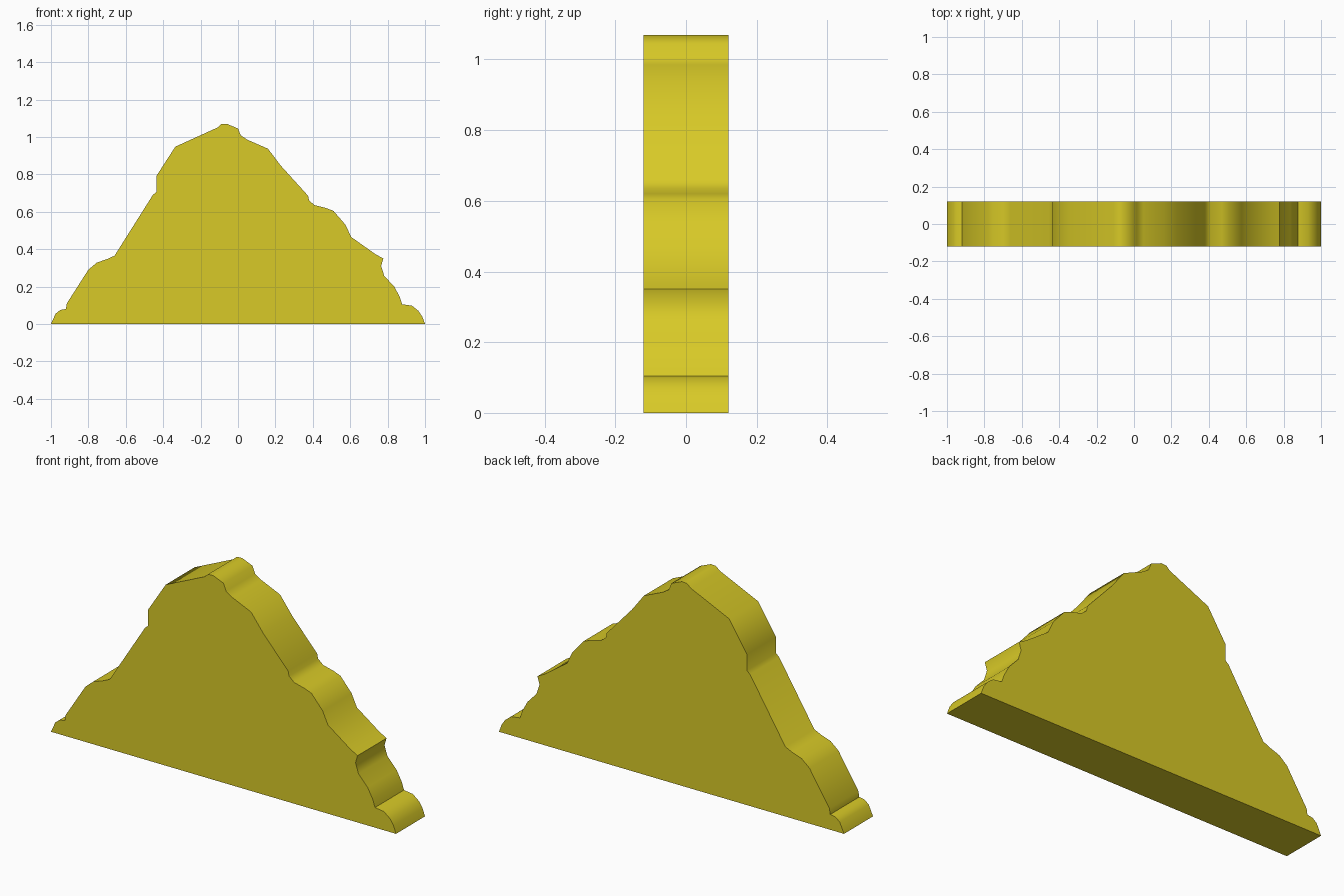
import bpy, bmesh, math

if "Cube" in bpy.data.objects:
    bpy.data.objects.remove(bpy.data.objects["Cube"])

# Mountain outline (x, z), left foot to right foot
outline = [(-1, 0), (-.975, .055), (-.95, .075), (-.92, .08), (-.915, .11),
           (-.80, .29), (-.755, .328), (-.70, .347), (-.66, .365), (-.455, .69), (-.437, .705),
           (-.437, .79), (-.335, .948), (-.11, 1.05), (-.09, 1.068), (-.06, 1.07),
           (0, 1.045), (.015, 1.008), (.05, .985), (.16, .937), (.23, .845),
           (.375, .685), (.38, .66), (.41, .635), (.47, .62), (.51, .605), (.575, .53),
           (.605, .465), (.735, .373), (.777, .35), (.765, .31), (.782, .257),
           (.835, .2), (.865, .145), (.878, .105), (.93, .098), (.965, .07),
           (.985, .04), (1, 0)]
DEPTH = 0.24

gold = bpy.data.materials.new("golden_yellow")
gold.diffuse_color = (0.69, 0.59, 0.02, 1)
gold.use_nodes = True
gold.node_tree.nodes["Principled BSDF"].inputs["Base Color"].default_value = gold.diffuse_color

# Flat outline pushed back to form the slab
bm = bmesh.new()
face = bm.faces.new([bm.verts.new((x, -DEPTH / 2, z)) for x, z in outline])
ext = bmesh.ops.extrude_face_region(bm, geom=[face], use_keep_orig=True)
bmesh.ops.translate(bm, vec=(0, DEPTH, 0),
                    verts=[g for g in ext["geom"] if isinstance(g, bmesh.types.BMVert)])
bmesh.ops.recalc_face_normals(bm, faces=bm.faces)
mesh = bpy.data.meshes.new("mountain_slab")
bm.to_mesh(mesh)
bm.free()
mesh.materials.append(gold)

slab = bpy.data.objects.new("mountain_slab", mesh)
bpy.context.collection.objects.link(slab)

# Smooth the rocky edge, keep front and back crisp
bpy.context.view_layer.objects.active = slab
slab.select_set(True)
bpy.ops.object.shade_smooth_by_angle(angle=math.radians(60))
